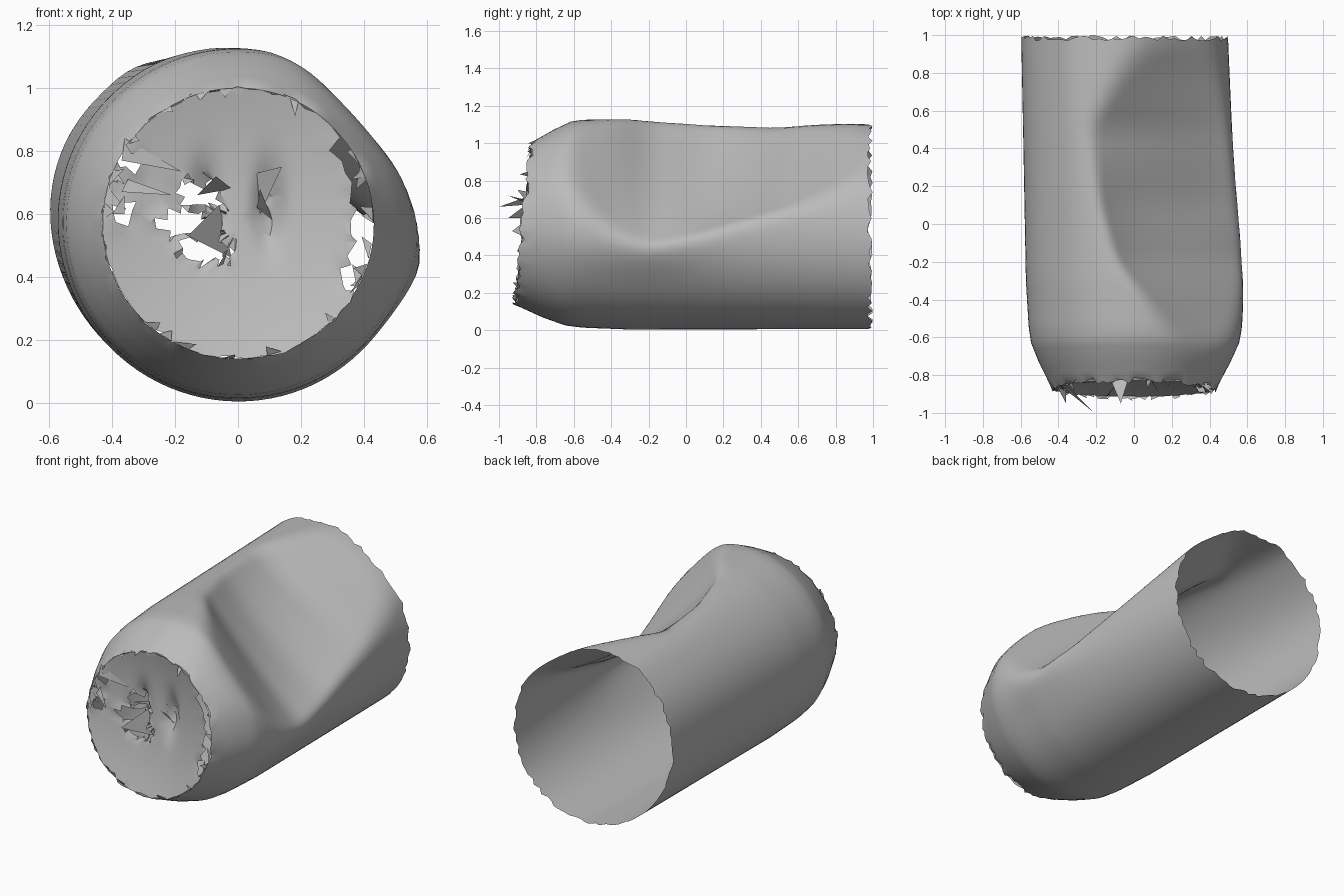
import bpy, bmesh, math, random
from mathutils import Vector

random.seed(4)
if "Cube" in bpy.data.objects:
    bpy.data.objects.remove(bpy.data.objects["Cube"], do_unlink=True)

metal = bpy.data.materials.new("dull_grey_metal")
metal.use_nodes = True
GREY = (0.5, 0.5, 0.5, 1)
metal.diffuse_color = GREY
metal.node_tree.nodes["Principled BSDF"].inputs["Base Color"].default_value = GREY

SEG = 96


def lerp_table(table, v):
    """Interpolate a short list of (position, value) pairs."""
    if v <= table[0][0]:
        return table[0][1]
    for (a, p), (b, q) in zip(table, table[1:]):
        if v <= b:
            return p + (q - p) * (v - a) / (b - a)
    return table[-1][1]


def smooth_table(table, v, w=0.06):
    """Average the table around v, to round its corners."""
    return sum(lerp_table(table, v + w * k) for k in (-1, -0.5, 0, 0.5, 1)) / 5


def finish(bm, name, angle=35):
    mesh = bpy.data.meshes.new(name)
    bm.to_mesh(mesh)
    bm.free()
    obj = bpy.data.objects.new(name, mesh)
    bpy.context.collection.objects.link(obj)
    mesh.materials.append(metal)
    bpy.ops.object.select_all(action='DESELECT')
    obj.select_set(True)
    bpy.context.view_layer.objects.active = obj
    bpy.ops.object.shade_smooth_by_angle(angle=math.radians(angle))


def loft(bm, rings):
    for r0, r1 in zip(rings, rings[1:]):
        n = len(r0)
        for i in range(n):
            j = (i + 1) % n
            bm.faces.new((r0[i], r0[j], r1[j], r1[i]))


# Profile tables along the can: radius, dent plane distance, dent direction
RADIUS = [(-0.88, 0.43), (-0.73, 0.505), (-0.63, 0.545), (-0.55, 0.556),
          (-0.3, 0.564), (1.0, 0.552)]
DENT = [(-0.88, 0.46), (-0.7, 0.515), (-0.6, 0.5), (-0.4, 0.415), (-0.2, 0.335),
        (0.1, 0.32), (0.5, 0.345), (0.8, 0.435), (1.0, 0.51)]
DENT_DIR = [(-0.6, 42), (-0.4, 41), (-0.2, 45), (0.1, 51), (0.5, 58), (1.0, 54)]


def body_point(y, t):
    s = min(max((y + 0.6) / 1.6, 0), 1)
    cx, cz = -0.05 * s, 0.57 - 0.017 * s
    r = lerp_table(RADIUS, y)
    # section turns into a slanted oval towards the open end
    u, v = math.cos(t - math.pi / 4), math.sin(t - math.pi / 4)
    u, v = u * r * (1 - 0.06 * s), v * r * (1 + 0.04 * s)
    c = math.sqrt(0.5)
    x, z = (u - v) * c, (u + v) * c
    # pushed-out corner below the dent, and a faint ridge at the upper side
    a = (t + 0.17 + math.pi) % (2 * math.pi) - math.pi
    k = 1 + 0.065 * math.exp(-(a / 0.28) ** 2 - ((y + 0.25) / 0.4) ** 2)
    k += 0.025 * s * math.exp(-((t - math.radians(117)) / 0.2) ** 2)
    x, z = x * k, z * k
    # flatten against the dent plane with a soft fold
    ang = math.radians(smooth_table(DENT_DIR, y))
    nx, nz = math.cos(ang), math.sin(ang)
    d, h, soft = x * nx + z * nz, smooth_table(DENT, y), 0.055
    f = max(soft - abs(d - h), 0) / soft
    new = min(d, h) - f * f * soft * 0.25
    # the dent is slightly hollow
    if d > h:
        new -= 0.2 * (d - h) * math.exp(-((y - 0.1) / 0.4) ** 2)
    x, z = x + (new - d) * nx, z + (new - d) * nz
    # the closed end leans
    w = min(max((-0.55 - y) / 0.33, 0), 1)
    return Vector((cx + x, y + 0.1 * z * w, max(cz + z, 0)))


# Can body: crushed open tube with ragged ends
bm = bmesh.new()
STEPS = 52
rings = []
for i in range(STEPS + 1):
    y = -0.88 + (0.985 + 0.88) * i / STEPS
    ring = []
    for k in range(SEG):
        p = body_point(y, 2 * math.pi * k / SEG)
        if i == 0:
            p.y += random.uniform(-0.01, 0.025)
        if i == STEPS:
            p.y += random.uniform(-0.015, 0.013)
        ring.append(bm.verts.new(p))
    rings.append(ring)
loft(bm, rings)
finish(bm, "can_body")


# Torn end cap: shallow hollow disc with ragged openings
def cap_point(r, t):
    x, z = r * math.cos(t), r * math.sin(t)
    hollow = 0.06 * (1 - (r / 0.43) ** 2)
    crease = 0.06 * math.exp(-((abs(x) - 0.1) / 0.04) ** 2 - ((z - 0.06) / 0.12) ** 2)
    return Vector((x, -0.87 + 0.1 * z + hollow + crease, 0.57 + z))


HOLES = [(-0.18, 0.57, 0.09, 0.04), (-0.12, 0.66, 0.07, 0.04), (-0.10, 0.49, 0.09, 0.035),
         (-0.36, 0.78, 0.05, 0.035), (-0.38, 0.60, 0.035, 0.045)]


def torn(p):
    for x, z, w, h in HOLES:
        if ((p.x - x) / w) ** 2 + ((p.z - z) / h) ** 2 < 1:
            return True
    r, a = math.hypot(p.x, p.z - 0.57), math.degrees(math.atan2(p.z - 0.57, p.x))
    return -28 < a < 40 and r > 0.385


bm = bmesh.new()
CAP_SEG, CAP_RINGS = 72, 15
rings = []
for i in range(CAP_RINGS):
    r = 0.43 - 0.41 * i / (CAP_RINGS - 1)
    ring = []
    for k in range(CAP_SEG):
        jit = random.uniform(-0.008, 0.008) if i == 0 else 0
        ring.append(bm.verts.new(cap_point(r + jit, 2 * math.pi * k / CAP_SEG)))
    rings.append(ring)
loft(bm, rings)
bm.faces.new(rings[-1])
bmesh.ops.delete(bm, geom=[f for f in bm.faces if torn(f.calc_center_median())], context='FACES')
# roughen the torn edges
for v in bm.verts:
    if v.is_boundary and math.hypot(v.co.x, v.co.z - 0.57) < 0.41:
        v.co += Vector([random.uniform(-0.014, 0.014) for _ in range(3)])
finish(bm, "torn_end_cap")

# Bent shards around the rim, biggest on the torn side
bm = bmesh.new()


def shard(a, b, tip):
    bm.faces.new([bm.verts.new(p) for p in (a, b, tip)])


for k in range(40):
    t = random.uniform(0, 2 * math.pi)
    big = 1.0 if abs(t - 2.9) < 0.5 else 0.5
    w = random.uniform(0.06, 0.14)
    base, side = cap_point(0.43, t), cap_point(0.43, t + w)
    tip = cap_point(0.43 - random.uniform(0.02, 0.09) * big, t + w * random.uniform(-0.5, 1.5))
    tip.y += random.uniform(-0.07, 0.08) * big
    shard(base, side, tip)

# Long loose slivers and the folded tab in the middle
shard((-0.36, -0.84, 0.84), (-0.37, -0.85, 0.77), (-0.18, -0.82, 0.735))
shard((-0.35, -0.86, 0.71), (-0.37, -0.87, 0.67), (-0.21, -1.0, 0.66))
shard((-0.40, -0.87, 0.60), (-0.36, -0.87, 0.66), (-0.36, -0.95, 0.60))
shard((-0.13, -0.81, 0.66), (-0.02, -0.79, 0.68), (-0.07, -0.95, 0.72))
shard((-0.06, -0.80, 0.63), (-0.02, -0.78, 0.46), (-0.16, -0.93, 0.53))
shard((0.06, -0.79, 0.73), (0.07, -0.79, 0.60), (0.14, -0.90, 0.75))
shard((0.06, -0.79, 0.62), (0.11, -0.79, 0.58), (0.07, -0.87, 0.68))
finish(bm, "bent_shards", 5)
